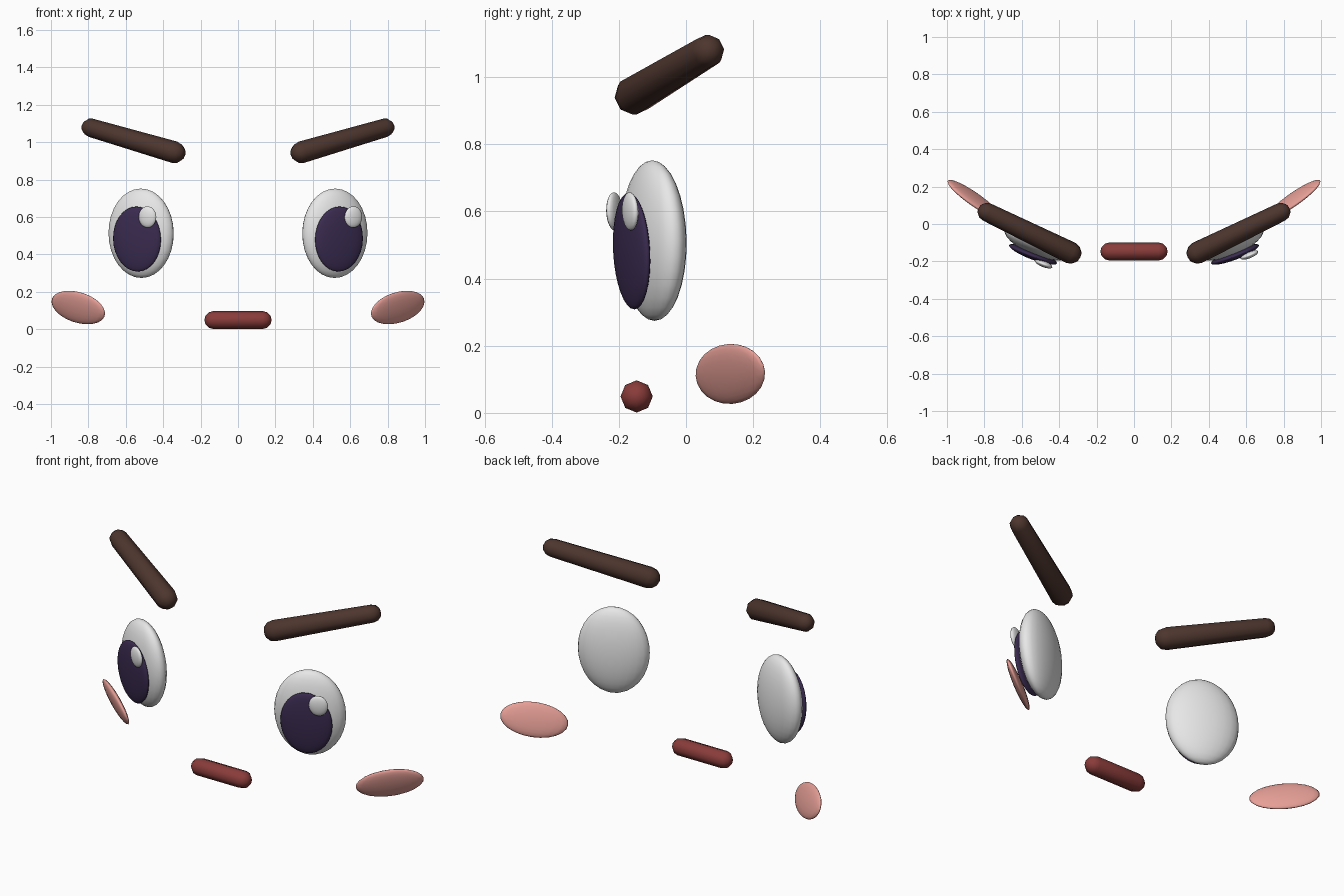
import bpy, bmesh, math
from mathutils import Vector, Matrix

if "Cube" in bpy.data.objects:
    bpy.data.objects.remove(bpy.data.objects["Cube"])


def material(name, rgb):
    m = bpy.data.materials.new(name)
    m.diffuse_color = (*rgb, 1)
    m.use_nodes = True
    m.node_tree.nodes["Principled BSDF"].inputs["Base Color"].default_value = m.diffuse_color
    return m


WHITE = material("eye white", (0.83, 0.83, 0.83))
PURPLE = material("dark purple", (0.042, 0.024, 0.08))
BROWN = material("dark brown", (0.075, 0.036, 0.027))
RED = material("lip red", (0.25, 0.045, 0.042))
PINK = material("blush pink", (0.80, 0.35, 0.31))


def finish(name, bm, mat):
    bmesh.ops.recalc_face_normals(bm, faces=bm.faces)
    for f in bm.faces:
        f.smooth = True
    me = bpy.data.meshes.new(name)
    bm.to_mesh(me)
    bm.free()
    me.materials.append(mat)
    ob = bpy.data.objects.new(name, me)
    bpy.context.collection.objects.link(ob)
    return ob


def ellipsoid(name, mat, side, center, radii, yaw, pitch=0, roll=0, segs=24, rings=16):
    """Flattened ball; side is 1 or -1, yaw turns its face outwards."""
    bm = bmesh.new()
    bmesh.ops.create_uvsphere(bm, u_segments=segs, v_segments=rings, radius=1)
    rot = (Matrix.Rotation(math.radians(side * yaw), 4, 'Z')
           @ Matrix.Rotation(math.radians(pitch), 4, 'X')
           @ Matrix.Rotation(math.radians(-side * roll), 4, 'Y'))
    mat4 = Matrix.Translation(center) @ rot @ Matrix.Diagonal((*radii, 1))
    bmesh.ops.transform(bm, matrix=mat4, verts=bm.verts)
    return finish(name, bm, mat)


def capsule(name, mat, p1, p2, r1, r2, sides=8, steps=3):
    """Tapered rod with round ends between two points."""
    p1, p2 = Vector(p1), Vector(p2)
    axis = (p2 - p1).normalized()
    u = axis.cross(Vector((0, 0, 1))).normalized()
    v = axis.cross(u)
    bm = bmesh.new()
    rings = []
    angles = [math.pi / 2 * i / steps for i in range(steps)]
    profile = [(p1 - axis * r1 * math.sin(a), r1 * math.cos(a)) for a in reversed(angles)]
    profile += [(p2 + axis * r2 * math.sin(a), r2 * math.cos(a)) for a in angles]
    for c, r in profile:
        rings.append([bm.verts.new(c + r * (u * math.cos(t) + v * math.sin(t)))
                      for t in (2 * math.pi * k / sides for k in range(sides))])
    for a, b in zip(rings, rings[1:]):
        for k in range(sides):
            n = (k + 1) % sides
            bm.faces.new((a[k], a[n], b[n], b[k]))
    for ring, tip in ((rings[0], p1 - axis * r1), (rings[-1], p2 + axis * r2)):
        t = bm.verts.new(tip)
        for k in range(sides):
            bm.faces.new((ring[k], ring[(k + 1) % sides], t))
    return finish(name, bm, mat)


# Mirrored face parts
for side, label in ((-1, "left"), (1, "right")):
    ellipsoid(label + "_eye", WHITE, side, (side * 0.518, -0.097, 0.513),
              (0.188, 0.072, 0.239), 23, 1)
    ellipsoid(label + "_pupil", PURPLE, side, (side * 0.54, -0.162, 0.482),
              (0.137, 0.027, 0.174), 21, 3)
    ellipsoid(label + "_cheek", PINK, side, (side * 0.854, 0.132, 0.116),
              (0.176, 0.022, 0.0905), 37.6, 18.8, 10, 20, 12)
    capsule(label + "_eyebrow", BROWN, (side * 0.787, 0.064, 1.077),
            (side * 0.339, -0.154, 0.946), 0.05, 0.059)

# Eye glints sit on the same side of both eyes
for side, label, x, y in ((-1, "left", -0.484, -0.213), (1, "right", 0.617, -0.166)):
    ellipsoid(label + "_glint", WHITE, side, (x, y, 0.6),
              (0.051, 0.017, 0.057), 22, 2, 0, 16, 12)

# Mouth
capsule("mouth", RED, (-0.132, -0.147, 0.049), (0.132, -0.147, 0.049), 0.048, 0.048)
